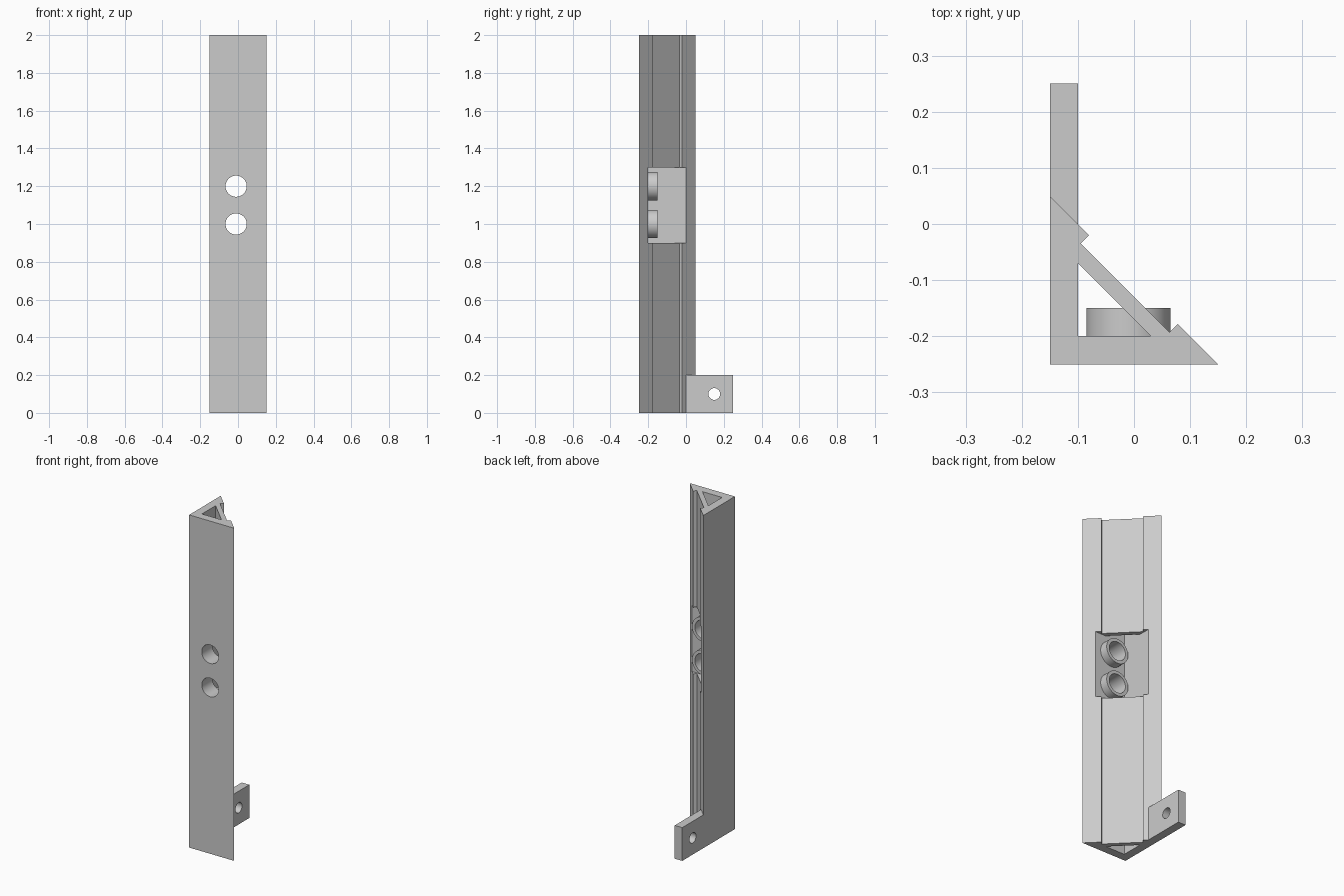
import bpy, bmesh, math
from mathutils import Matrix, Vector

old = bpy.data.objects.get("Cube")
if old:
    bpy.data.objects.remove(old, do_unlink=True)

grey = bpy.data.materials.new("light_grey")
grey.use_nodes = True
COLOR = (0.6, 0.6, 0.6, 1)
grey.diffuse_color = COLOR
grey.node_tree.nodes["Principled BSDF"].inputs["Base Color"].default_value = COLOR


def finish(name, bm):
    bmesh.ops.recalc_face_normals(bm, faces=bm.faces)
    mesh = bpy.data.meshes.new(name)
    bm.to_mesh(mesh)
    bm.free()
    mesh.materials.append(grey)
    obj = bpy.data.objects.new(name, mesh)
    bpy.context.collection.objects.link(obj)
    return obj


def prism(name, plan, z0, z1):
    """Extrude a plan outline upwards."""
    bm = bmesh.new()
    face = bm.faces.new([bm.verts.new((x, y, z0)) for x, y in plan])
    top = bmesh.ops.extrude_face_region(bm, geom=[face])["geom"]
    verts = [v for v in top if isinstance(v, bmesh.types.BMVert)]
    bmesh.ops.translate(bm, verts=verts, vec=(0, 0, z1 - z0))
    return finish(name, bm)


def rod(name, start, end, radius):
    """Cylinder between two points."""
    a, b = Vector(start), Vector(end)
    turn = (b - a).to_track_quat("Z", "Y").to_matrix().to_4x4()
    bm = bmesh.new()
    bmesh.ops.create_cone(bm, cap_ends=True, segments=64, radius1=radius, radius2=radius,
                          depth=(b - a).length, matrix=Matrix.Translation((a + b) / 2) @ turn)
    return finish(name, bm)


def combine(target, tool, operation):
    """Apply a boolean, then discard the tool."""
    mod = target.modifiers.new("combine", "BOOLEAN")
    mod.operation = operation
    mod.solver = "EXACT"
    mod.object = tool
    bpy.context.view_layer.objects.active = target
    bpy.ops.object.modifier_apply(modifier=mod.name)
    bpy.data.objects.remove(tool, do_unlink=True)


# Triangular rail with a shallow groove along its sloping back
rail = prism("corner_rail", [(-0.15, -0.25), (0.15, -0.25), (0.078, -0.178), (0.063, -0.193),
                             (-0.095, -0.035), (-0.08, -0.02), (-0.15, 0.05)], 0, 2)

# Hollow core
combine(rail, prism("core", [(-0.1, -0.2), (0.03, -0.2), (-0.1, -0.07)], -0.1, 2.1), "DIFFERENCE")

# Pocket opening the sloping back
combine(rail, prism("pocket", [(-0.1, -0.2), (0.3, -0.2), (0.3, 0.2), (-0.1, 0.2)], 0.9, 1.3),
        "DIFFERENCE")

# Mounting tab at the foot
combine(rail, prism("mounting_tab", [(-0.15, -0.02), (-0.1, -0.02), (-0.1, 0.25), (-0.15, 0.25)],
                    0, 0.2), "UNION")
combine(rail, rod("tab_hole", (-0.3, 0.15, 0.1), (0.1, 0.15, 0.1), 0.031), "DIFFERENCE")

# Two collars with bores through the front wall
for z in (1.0, 1.2):
    combine(rail, rod("collar", (-0.01, -0.22, z), (-0.01, -0.15, z), 0.075), "UNION")
    combine(rail, rod("bore", (-0.01, -0.4, z), (-0.01, 0, z), 0.056), "DIFFERENCE")

# Smooth the round walls, keep flat faces crisp
bpy.ops.object.select_all(action="DESELECT")
rail.select_set(True)
bpy.context.view_layer.objects.active = rail
bpy.ops.object.shade_smooth_by_angle(angle=math.radians(30))
